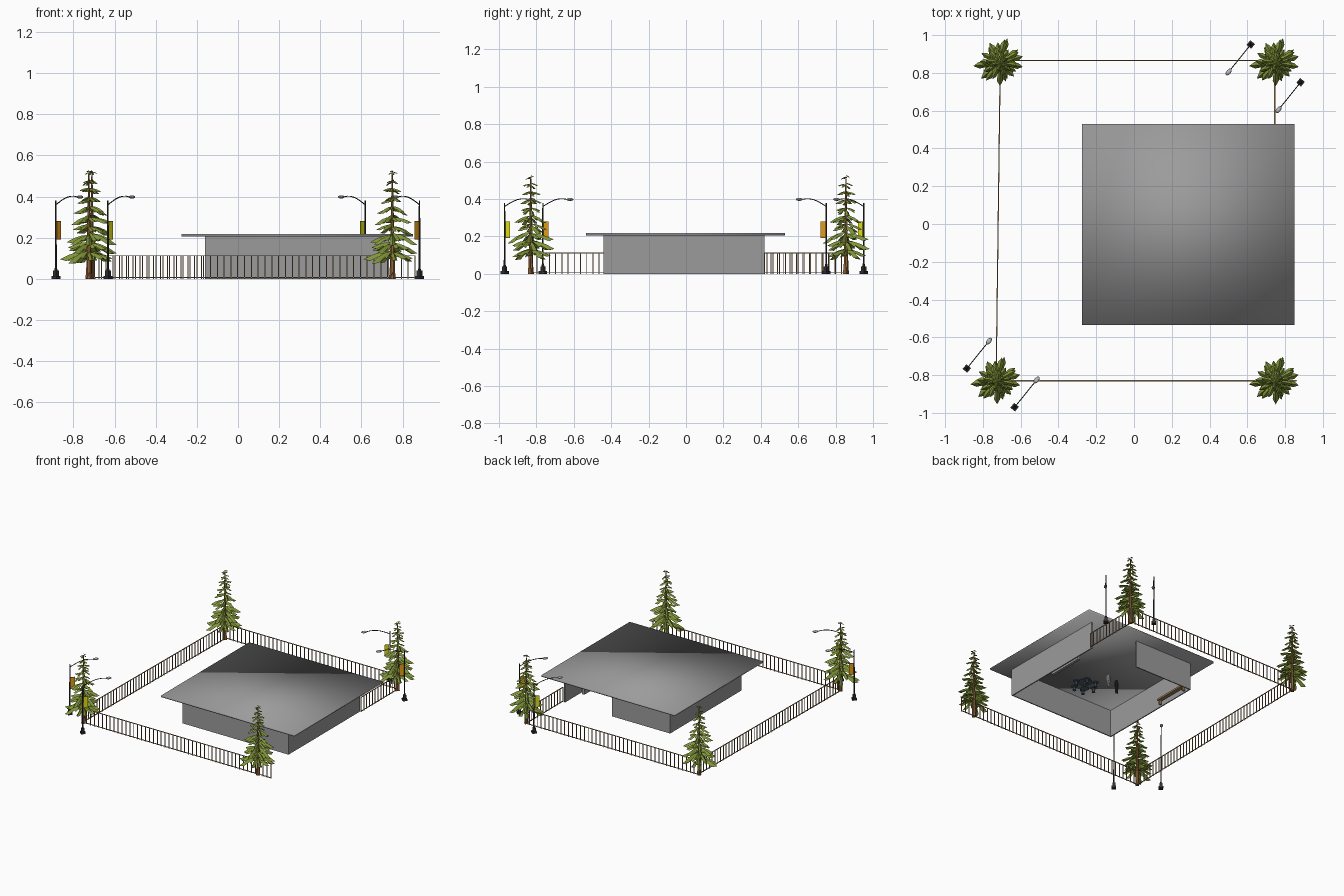
import bpy, bmesh, math, random
from mathutils import Vector, Matrix

if "Cube" in bpy.data.objects:
    bpy.data.objects.remove(bpy.data.objects["Cube"])

random.seed(4)
COL = bpy.context.scene.collection


def mat(name, rgb):
    m = bpy.data.materials.new(name)
    m.diffuse_color = (*rgb, 1)
    m.use_nodes = True
    m.node_tree.nodes["Principled BSDF"].inputs["Base Color"].default_value = m.diffuse_color
    return m


WALL = mat("dark_grey_wall", (0.33, 0.33, 0.33))
ROOF = mat("dark_grey_roof", (0.33, 0.33, 0.33))
WOOD = mat("wood", (0.33, 0.21, 0.09))
BARK = mat("bark", (0.30, 0.13, 0.04))
LEAF = mat("needles", (0.22, 0.30, 0.04))
IRON = mat("iron", (0.03, 0.03, 0.035))
ORANGE = mat("orange_cloth", (0.90, 0.38, 0.01))
YELLOW = mat("yellow_cloth", (0.85, 0.82, 0.01))
NAVY = mat("navy", (0.08, 0.11, 0.15))
HEAD = mat("lamp_head", (0.5, 0.5, 0.5))


def finish(name, bm, mats=(), loc=(0, 0, 0), rot=0):
    me = bpy.data.meshes.new(name)
    bm.to_mesh(me)
    bm.free()
    for m in mats:
        me.materials.append(m)
    return place(name, me, loc, rot)


def place(name, me, loc, rot=0):
    ob = bpy.data.objects.new(name, me)
    ob.location, ob.rotation_euler = loc, (0, 0, rot)
    COL.objects.link(ob)
    return ob


def paint(vs, mi):
    for f in {f for v in vs for f in v.link_faces}:
        f.material_index = mi


def box(bm, x0, x1, y0, y1, z0, z1, mi=0):
    m = Matrix.Translation(((x0 + x1) / 2, (y0 + y1) / 2, (z0 + z1) / 2)) @ \
        Matrix.Diagonal((x1 - x0, y1 - y0, z1 - z0, 1))
    paint(bmesh.ops.create_cube(bm, size=1, matrix=m)["verts"], mi)


def cone(bm, r1, r2, z0, z1, seg=8, x=0, y=0):
    bmesh.ops.create_cone(bm, cap_ends=True, segments=seg, radius1=r1, radius2=r2, depth=z1 - z0,
                          matrix=Matrix.Translation((x, y, (z0 + z1) / 2)))


# house: thin walls with a wide opening at the back
X0, X1, Y0, Y1, H, T = -0.16, 0.735, -0.44, 0.42, 0.207, 0.008
bm = bmesh.new()
box(bm, X0, X1, Y0, Y0 + T, 0, H)
box(bm, X0, X0 + T, Y0 + T, Y1, 0, H)
box(bm, X1 - T, X1, Y0 + T, Y1, 0, H)
box(bm, X0 + T, 0.33, Y1 - T, Y1, 0, H)
finish("house_walls", bm, [WALL])

# flat overhanging roof, smooth shaded as one slab
bm = bmesh.new()
box(bm, -0.275, 0.85, -0.535, 0.53, 0.206, 0.218)
roof = finish("flat_roof", bm, [ROOF])
roof.data.shade_smooth()

# interior: bench, counter, table with stools, two standing figures
bm = bmesh.new()
box(bm, -0.145, -0.115, 0.11, 0.39, 0.032, 0.045)
for y in (0.12, 0.37):
    box(bm, -0.14, -0.12, y, y + 0.01, 0, 0.032)
finish("bench", bm, [WOOD])
bm = bmesh.new()
box(bm, 0.69, 0.71, -0.04, 0.24, 0.0, 0.045)
finish("counter", bm, [WALL])
bm = bmesh.new()
cone(bm, 0.05, 0.05, 0.05, 0.056, 16)
cone(bm, 0.006, 0.006, 0, 0.05)
cone(bm, 0.03, 0.01, 0, 0.006, 12)
for i in range(6):
    a = i * math.tau / 6
    x, y = 0.078 * math.cos(a), 0.078 * math.sin(a)
    cone(bm, 0.022, 0.022, 0.03, 0.036, 8, x, y)
    cone(bm, 0.013, 0.006, 0, 0.03, 6, x, y)
finish("table_and_stools", bm, [NAVY], (0.41, -0.04, 0))
for i, (x, y) in enumerate(((0.30, 0.08), (0.20, 0.05))):
    bm = bmesh.new()
    for s in (-0.006, 0.006):
        cone(bm, 0.004, 0.006, 0, 0.05, 6, s)
        cone(bm, 0.003, 0.004, 0.045, 0.085, 6, s * 2.5)
    cone(bm, 0.009, 0.012, 0.048, 0.09, 8)
    bmesh.ops.create_icosphere(bm, subdivisions=1, radius=0.008, matrix=Matrix.Translation((0, 0, 0.1)))
    finish(f"standing_figure_{i + 1}", bm, [(HEAD, IRON)[i]], (x, y, 0))


# fences: pickets between two thin rails
def fence(name, a, b):
    a, b = Vector((*a, 0)), Vector((*b, 0))
    d = b - a
    L = d.length
    n = round(L / 0.033)
    bm = bmesh.new()
    for z in (0.004, 0.110):
        box(bm, 0, L, -0.003, 0.003, z, z + 0.004)
    for i in range(n + 1):
        x = L * i / n
        box(bm, x - 0.0024, x + 0.0024, -0.0024, 0.0024, 0, 0.114)
    finish(name, bm, [WOOD], a, math.atan2(d.y, d.x))


fence("front_fence", (-0.73, -0.83), (0.86, -0.83))
fence("left_fence", (-0.73, -0.83), (-0.708, 0.865))
fence("back_fence", (-0.708, 0.865), (0.75, 0.865))
fence("right_fence", (0.745, 0.42), (0.745, 0.865))


# conifer: tapered trunk with drooping, folded, jagged branches in tiers
def branch(bm, ang, z, L, droop):
    c, s = math.cos(ang), math.sin(ang)
    w = 0.13 * L + 0.005

    def P(r, side, dz):
        return bm.verts.new((c * r * L - s * side * w, s * r * L + c * side * w, z + dz * L))
    spine = [P(r, 0, 0.05 - droop * r * r) for r in (0.03, 0.35, 0.65, 1)]
    for side in (-1, 1):
        e = [P(0.42, side, -0.15 - droop * 0.2), P(0.44, side * 0.55, -0.08 - droop * 0.2),
             P(0.78, side * 0.75, -0.12 - droop * 0.6)]
        for q in ((spine[0], e[0], e[1], spine[1]), (spine[1], e[1], e[2], spine[2]),
                  (spine[2], e[2], spine[3])):
            bm.faces.new(q if side < 0 else q[::-1]).material_index = 1


bm = bmesh.new()
cone(bm, 0.014, 0.003, 0, 0.51, 7)
for i in range(4):  # root flare
    a = i * math.tau / 4
    cone(bm, 0.006, 0.002, 0, 0.04, 5, 0.011 * math.cos(a), 0.011 * math.sin(a))
TIERS = 10
for t in range(TIERS):
    k = t / (TIERS - 1)
    n = 8 - int(3 * k)
    for i in range(n):
        a = i * math.tau / n + t * 1.1 + random.uniform(-0.2, 0.2)
        L = (0.128 * (1 - k) ** 0.95 + 0.03) * random.uniform(0.6, 0.97)
        branch(bm, a, 0.125 + 0.395 * k + random.uniform(-0.008, 0.008), L,
               random.uniform(0.25, 0.5))
tree = finish("tree_1", bm, [BARK, LEAF], (-0.71, 0.855, 0))
for i, p in enumerate(((0.75, 0.855), (-0.725, -0.83), (0.75, -0.83))):
    place(f"tree_{i + 2}", tree.data, (*p, 0))


# street lamps: stepped base, pole, curved arm with head, banner; arm points along +x
def tube(bm, pts, r, seg=6):
    rings = []
    for i, p in enumerate(pts):
        t = (pts[min(i + 1, len(pts) - 1)] - pts[max(i - 1, 0)]).normalized()
        u, v = Vector((0, 1, 0)), t.cross(Vector((0, 1, 0)))
        rings.append([bm.verts.new(p + r * (math.cos(a) * u + math.sin(a) * v))
                      for a in (math.tau * j / seg for j in range(seg))])
    for A, B in zip(rings, rings[1:]):
        for j in range(seg):
            bm.faces.new((A[j], A[(j + 1) % seg], B[(j + 1) % seg], B[j]))


def lamp(name, x, y, cloth, rot):
    bm = bmesh.new()
    box(bm, -0.016, 0.016, -0.016, 0.016, 0, 0.014)
    box(bm, -0.010, 0.010, -0.010, 0.010, 0.014, 0.04)
    cone(bm, 0.008, 0.005, 0.04, 0.055)
    cone(bm, 0.0045, 0.0035, 0.05, 0.38)
    arm = [Vector((0.165 * k, 0, 0.36 + 0.042 * math.sin(k * 2.0))) for k in
           (0, 0.12, 0.25, 0.4, 0.55, 0.7, 0.85, 1)]
    tube(bm, arm, 0.0025)
    for z in (0.192, 0.279):
        box(bm, 0, 0.038, -0.001, 0.001, z, z + 0.002)
    box(bm, 0.006, 0.038, -0.001, 0.001, 0.194, 0.279, 1)
    paint(bmesh.ops.create_uvsphere(bm, u_segments=10, v_segments=6, radius=1,
                                    matrix=Matrix.Translation((0.186, 0, 0.398)) @
                                    Matrix.Diagonal((0.022, 0.012, 0.008, 1)))["verts"], 2)
    finish(name, bm, [IRON, cloth, HEAD], (x, y, 0), rot)


A = math.atan2(0.155, 0.125)
lamp("lamp_front_left_1", -0.885, -0.765, ORANGE, A)
lamp("lamp_front_left_2", -0.632, -0.97, YELLOW, A)
lamp("lamp_back_right_1", 0.882, 0.75, ORANGE, A + math.pi)
lamp("lamp_back_right_2", 0.618, 0.95, YELLOW, A + math.pi)
